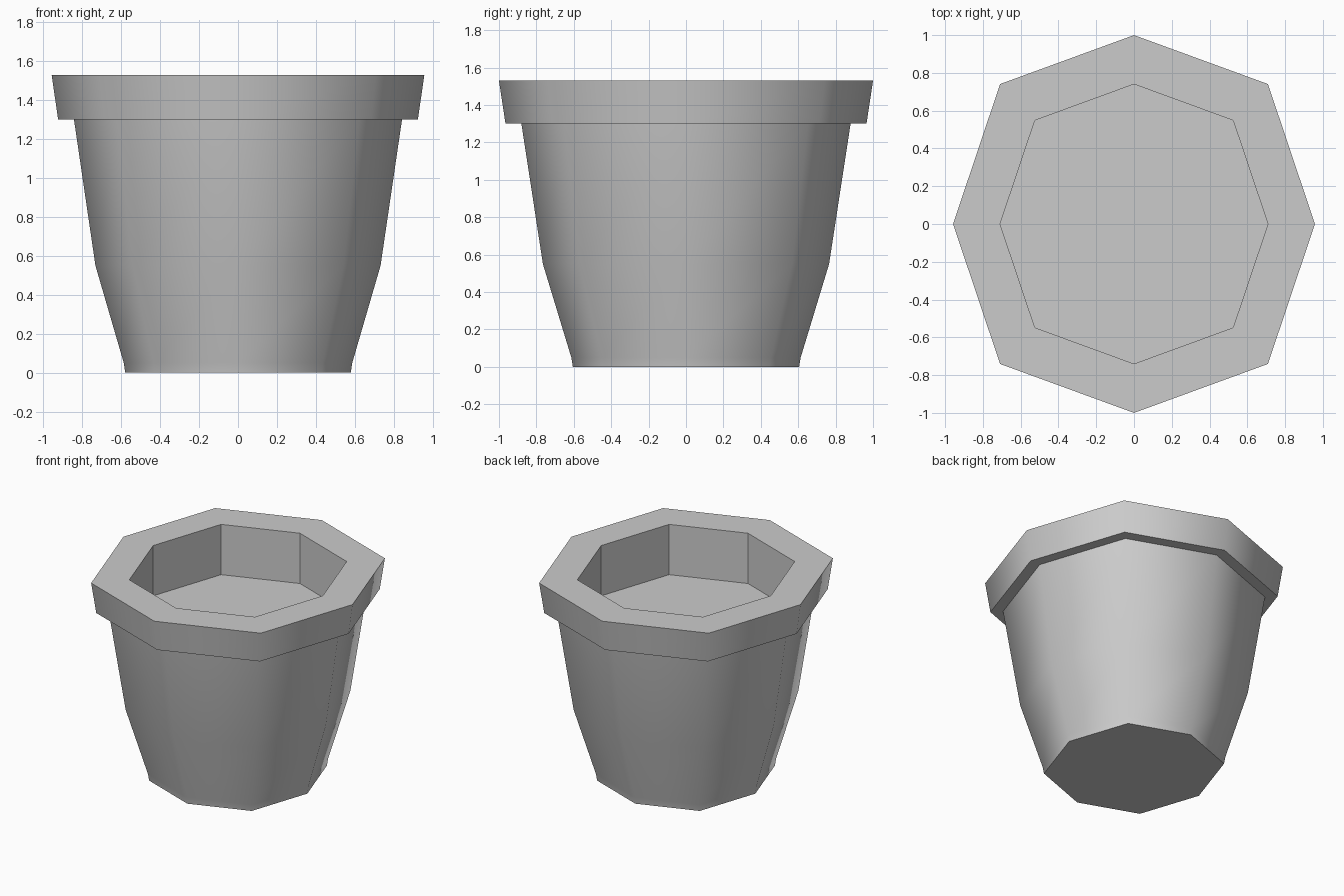
import bpy, bmesh, math

if "Cube" in bpy.data.objects:
    bpy.data.objects.remove(bpy.data.objects["Cube"])

# Slightly stretched octagon, as unit corners (x, y)
QUARTER = [(0.958, 0.0), (0.709, 0.741), (0.0, 1.0), (-0.709, 0.741)]
OCTAGON = QUARTER + [(-x, -y) for x, y in QUARTER]

# Profile as (scale of octagon, height): base, body, rim, lip, soil recess
PROFILE = [(0.605, 0.0), (0.613, 0.05), (0.765, 0.55), (0.88, 1.30),
           (0.965, 1.30), (1.0, 1.53), (0.915, 1.53), (0.74, 1.53),
           (0.74, 1.15)]


def loft(name, outline, profile):
    bm = bmesh.new()
    rings = [[bm.verts.new((x * s, y * s, z)) for x, y in outline]
             for s, z in profile]
    n = len(outline)
    for low, high in zip(rings, rings[1:]):
        for i in range(n):
            j = (i + 1) % n
            bm.faces.new((low[i], low[j], high[j], high[i]))
    bm.faces.new(rings[0][::-1])
    bm.faces.new(rings[-1])
    mesh = bpy.data.meshes.new(name)
    bm.to_mesh(mesh)
    bm.free()
    obj = bpy.data.objects.new(name, mesh)
    bpy.context.collection.objects.link(obj)
    return obj


pot = loft("plant_pot", OCTAGON, PROFILE)

# Smooth outside, flat recess walls
bpy.context.view_layer.objects.active = pot
pot.select_set(True)
bpy.ops.object.shade_smooth_by_angle(angle=math.radians(60))
for face in pot.data.polygons:
    if face.center.z > 1.1 and abs(face.normal.z) < 0.01:
        face.use_smooth = False
